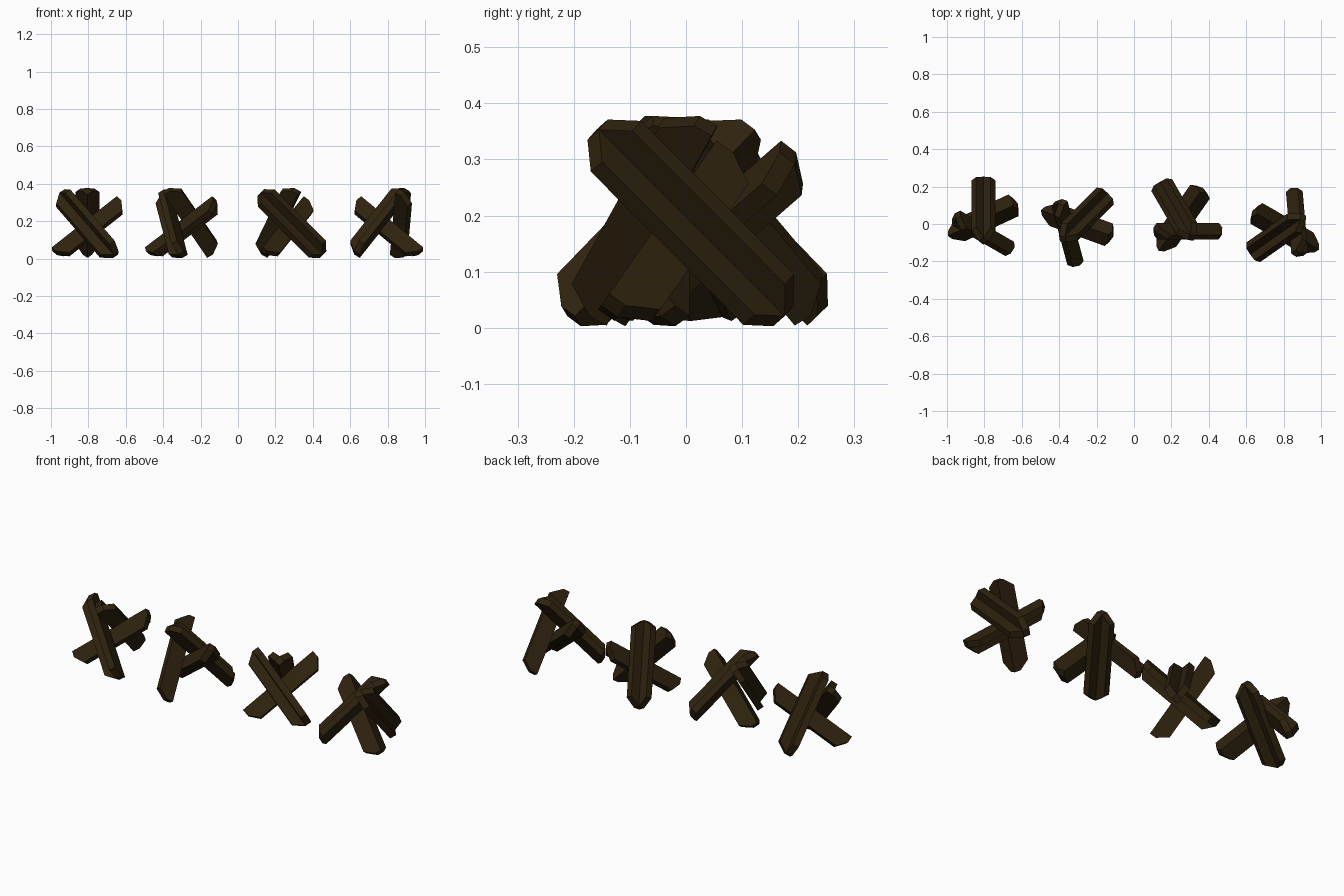
import bpy, bmesh, math
from mathutils import Vector, Matrix

if "Cube" in bpy.data.objects:
    bpy.data.objects.remove(bpy.data.objects["Cube"])

# single dark rusted colour
rust = bpy.data.materials.new("dark_rusty_brown")
rust.diffuse_color = (0.028, 0.0165, 0.0045, 1)
rust.use_nodes = True
rust.node_tree.nodes["Principled BSDF"].inputs["Base Color"].default_value = rust.diffuse_color

HALF_LENGTH = 0.235   # along the ridge
CLIP = 0.042          # how much shorter the leg tips are
W = 0.064             # half width across both legs
T = 0.0255            # leg thickness / sqrt(2)
# L profile, ridge at origin: (u across, v toward open side, clipped at the ends?)
PROFILE = [(0, 0, 0), (T, T, 0), (W, W, 1), (W - T, W + T, 1), (0, 2 * T, 0),
           (T - W, W + T, 1), (-W, W, 1), (-T, T, 0)]


def make_beam(name, centre, azimuth, pitch, open_side):
    """Angle-iron beam with clipped leg corners; its low end points along azimuth."""
    a, p = math.radians(azimuth), math.radians(pitch)
    axis = Vector((math.cos(a) * math.cos(p), math.sin(a) * math.cos(p), -math.sin(p)))
    side = Vector((-math.sin(a), math.cos(a), 0))
    up = axis.cross(side)
    v = {"up": up, "down": -up, "side": -side}[open_side]
    u = v.cross(axis)
    bm = bmesh.new()
    ends = []
    for s in (-1, 1):
        ends.append([bm.verts.new(Vector(centre) + axis * s * (HALF_LENGTH - CLIP * c) + u * x + v * y)
                     for x, y, c in PROFILE])
    n = len(PROFILE)
    for i in range(n):
        j = (i + 1) % n
        bm.faces.new((ends[0][i], ends[0][j], ends[1][j], ends[1][i]))
    # end caps: ridge block plus two slanted leg ends
    for e in ends:
        for idx in ((0, 1, 4, 7), (1, 2, 3, 4), (4, 5, 6, 7)):
            bm.faces.new([e[i] for i in idx])
    bmesh.ops.recalc_face_normals(bm, faces=bm.faces)
    mesh = bpy.data.meshes.new(name)
    bm.to_mesh(mesh)
    bm.free()
    mesh.materials.append(rust)
    ob = bpy.data.objects.new(name, mesh)
    bpy.context.collection.objects.link(ob)
    return ob


# three crossing beams of one barrier: name, ridge centre, azimuth, pitch, open side
BEAMS = [
    ("upper_beam", (0.003, 0.053, 0.173), 90, 46, "up"),
    ("side_beam", (0.023, -0.012, 0.187), -30, 45, "side"),
    ("lower_beam", (-0.014, 0.017, 0.197), 205, 35.5, "down"),
]
# four barriers in a row: x, y, turn
PLACES = [(-0.808, 0.0, 0), (-0.32, -0.013, -45), (0.262, 0.005, 30), (0.83, -0.02, 125)]

for k, (x, y, turn) in enumerate(PLACES, 1):
    r = Matrix.Rotation(math.radians(turn), 3, 'Z')
    for name, c, az, pitch, side in BEAMS:
        make_beam(f"barrier_{k}_{name}", r @ Vector(c) + Vector((x, y, 0)), az + turn, pitch, side)
